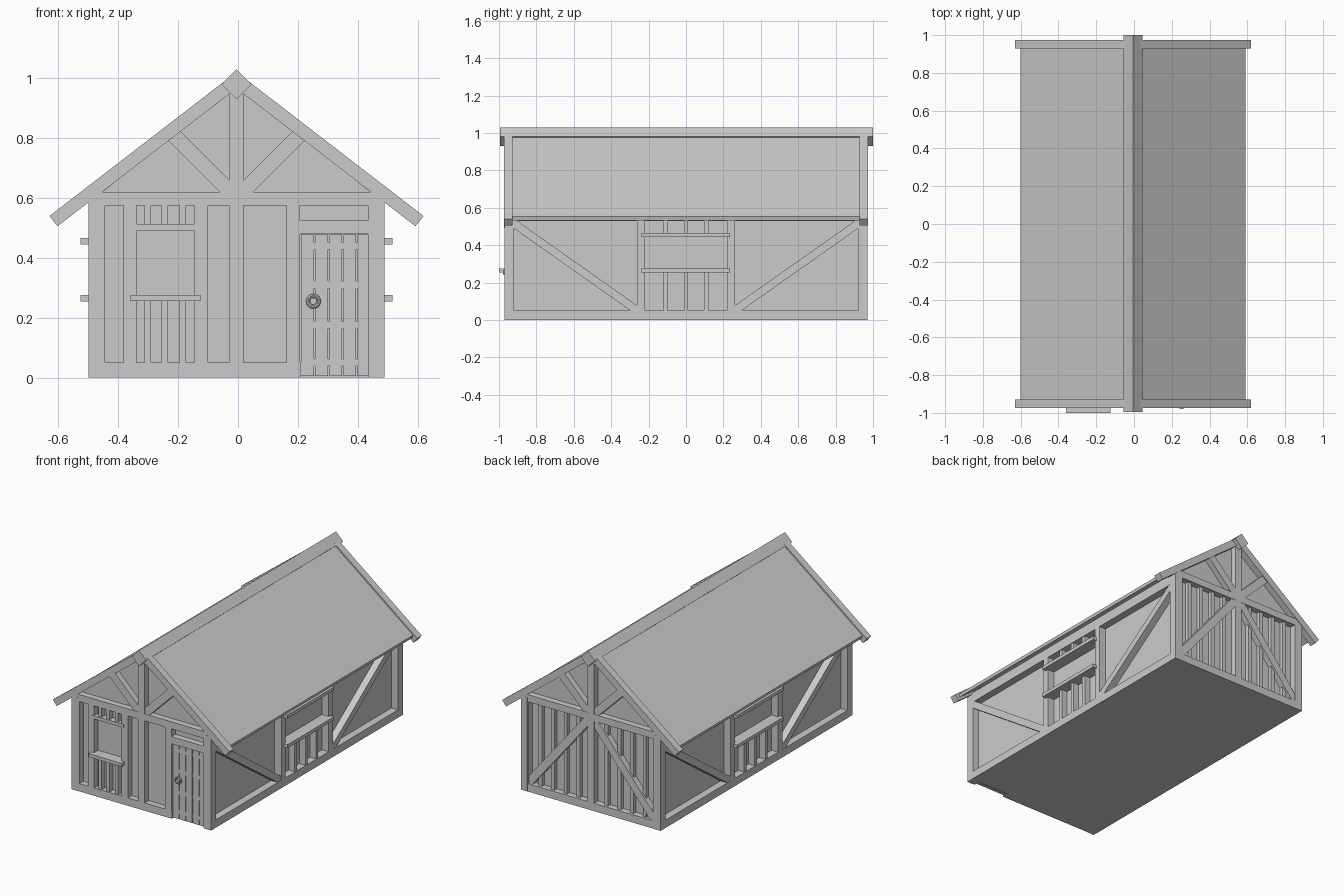
import bpy, bmesh, math

if "Cube" in bpy.data.objects:
    bpy.data.objects.remove(bpy.data.objects["Cube"])

C = -0.005            # centre line of the house in x
SLOPE = 0.77          # roof pitch
FY, WY = 0.97, 0.93   # timber face and wall face on the gable ends
FX, WX = 0.495, 0.448 # timber face and wall face on the long sides


def prism(name, pts, axis, a0, a1):
    """Extrude a 2D polygon along x (pts = y,z) or y (pts = x,z)."""
    bm = bmesh.new()

    def co(p, a):
        return (a, p[0], p[1]) if axis == 'x' else (p[0], a, p[1])
    lo = [bm.verts.new(co(p, a0)) for p in pts]
    hi = [bm.verts.new(co(p, a1)) for p in pts]
    bm.faces.new(lo)
    bm.faces.new(hi[::-1])
    n = len(pts)
    for i in range(n):
        j = (i + 1) % n
        bm.faces.new((lo[i], hi[i], hi[j], lo[j]))
    bmesh.ops.recalc_face_normals(bm, faces=bm.faces)
    me = bpy.data.meshes.new(name)
    bm.to_mesh(me)
    bm.free()
    ob = bpy.data.objects.new(name, me)
    bpy.context.collection.objects.link(ob)
    return ob


def rect(u0, u1, z0, z1):
    return [(u0, z0), (u1, z0), (u1, z1), (u0, z1)]


def strip(p, q, w):
    """Rectangle of width w running from p to q."""
    dx, dz = q[0] - p[0], q[1] - p[1]
    k = w / 2 / math.hypot(dx, dz)
    nx, nz = -dz * k, dx * k
    return [(p[0] + nx, p[1] + nz), (q[0] + nx, q[1] + nz),
            (q[0] - nx, q[1] - nz), (p[0] - nx, p[1] - nz)]


# Plastered core of the house with its gables
prism("wall_core", [(C - WX, 0), (C + WX, 0), (C + WX, 0.62),
                    (C, 0.975), (C - WX, 0.62)], 'y', -WY, WY)

# Roof slabs, ridge beam
for s, side in ((1, "right"), (-1, "left")):
    def roof_z(u, top):
        return (C + s * u, top - SLOPE * u)
    prism("roof_" + side, [roof_z(0, 1.010), roof_z(0.595, 1.010),
                           roof_z(0.59, 0.987), roof_z(0, 0.987)], 'y', -WY, WY)
    # Rafters on both gable ends
    for e, end in ((-1, "front"), (1, "back")):
        prism(f"rafter_{end}_{side}", [roof_z(0, 1.021), roof_z(0.625, 1.021),
                                       roof_z(0.598, 0.966), roof_z(0, 0.966)],
              'y', e * (FY + 0.004), e * 0.928)
prism("ridge_beam", [(C, 0.93), (C + 0.05, 0.98), (C, 1.03), (C - 0.05, 0.98)],
      'y', -0.995, 1.0)

# Gable timbers, shared by front and back
for e, end in ((-1, "front"), (1, "back")):
    a, b = e * 0.92, e * FY
    prism("tie_beam_" + end, rect(C - 0.49, C + 0.49, 0.575, 0.62), 'y', a, b)
    prism("king_post_" + end, rect(C - 0.023, C + 0.023, 0.02, 0.97), 'y', a, b)
    x1 = 0.21 if e < 0 else C + FX
    prism("sill_beam_" + end, rect(C - FX, x1, 0, 0.05), 'y', a, b)
    for s in (1, -1):
        prism("gable_brace_" + end, strip((C, 0.6), (C + s * 0.215, 0.815), 0.05),
              'y', a, b - e * 0.002)
        prism("corner_post_" + end, rect(C + s * 0.45, C + s * FX, 0, 0.6),
              'y', a, b + e * 0.001)

# Back wall: long braces and thin planks
for s in (1, -1):
    prism("back_brace", strip((C, 0.6), (C + s * 0.475, 0.02), 0.05), 'y', 0.92, FY - 0.002)
    for u in (0.10, 0.19, 0.28, 0.37):
        prism("back_plank", rect(C + s * u - 0.012, C + s * u + 0.012, 0.04, 0.58),
              'y', 0.92, 0.955)

# Front wall posts
for x0, x1 in ((-0.383, -0.34), (-0.145, -0.1), (0.162, 0.208)):
    prism("front_post", rect(x0, x1, 0.03, 0.58), 'y', -0.92, -FY)
# Front window with slats above and below
for x in (-0.302, -0.245, -0.185):
    prism("front_slat_lower", rect(x - 0.011, x + 0.011, 0.03, 0.26), 'y', -0.92, -0.965)
    prism("front_slat_upper", rect(x - 0.011, x + 0.011, 0.5, 0.58), 'y', -0.92, -0.965)
prism("front_window_sill", rect(-0.36, -0.125, 0.255, 0.276), 'y', -0.92, -1.0)
prism("front_window_lintel", rect(-0.355, -0.13, 0.492, 0.513), 'y', -0.92, -0.972)

# Plank door with flush ledges, lintel and ring handle
prism("door_lintel", rect(0.2, 0.46, 0.48, 0.525), 'y', -0.92, -FY)
for i in range(5):
    x = 0.211 + i * 0.047
    prism("door_plank", rect(x, x + 0.043, 0.005, 0.478), 'y', -0.92, -0.96)
for z in (0.05, 0.175, 0.31, 0.44):
    prism("door_ledge", rect(0.211, 0.442, z - 0.012, z + 0.012), 'y', -0.92, -0.959)
bpy.ops.mesh.primitive_torus_add(major_radius=0.019, minor_radius=0.006,
                                 major_segments=20, minor_segments=8,
                                 location=(0.252, -0.965, 0.255),
                                 rotation=(math.pi / 2, 0, 0))
bpy.context.object.name = "door_ring"
bpy.ops.object.shade_smooth_by_angle()
bpy.ops.mesh.primitive_cylinder_add(vertices=16, radius=0.011, depth=0.025,
                                    location=(0.252, -0.967, 0.255),
                                    rotation=(math.pi / 2, 0, 0))
bpy.context.object.name = "door_knob"
bpy.ops.object.shade_smooth_by_angle()

# Long side walls
for s, side in ((1, "right"), (-1, "left")):
    a, b = C + s * 0.44, C + s * FX
    prism("base_beam_" + side, rect(-FY, FY, 0, 0.05), 'x', a, b)
    prism("wall_plate_" + side, rect(-FY, FY, 0.53, 0.595), 'x', a, b)
    for e in (1, -1):
        prism("side_corner_post_" + side, rect(e * 0.925, e * FY, 0, 0.595), 'x', a, b)
        prism("window_post_" + side, rect(e * 0.218, e * 0.262, 0.03, 0.56), 'x', a, b)
        prism("side_brace_" + side, strip((e * 0.945, 0.533), (e * 0.25, 0.043), 0.043),
              'x', a, b - s * 0.002)
    # Side window slats and two projecting rails
    for y in (-0.107, 0, 0.107):
        prism("side_slat_lower_" + side, rect(y - 0.012, y + 0.012, 0.03, 0.26),
              'x', a, b - s * 0.005)
        prism("side_slat_upper_" + side, rect(y - 0.012, y + 0.012, 0.45, 0.56),
              'x', a, b - s * 0.005)
    for z in (0.265, 0.455):
        prism("window_rail_" + side, rect(-0.238, 0.235, z - 0.011, z + 0.011),
              'x', a, C + s * 0.522)
